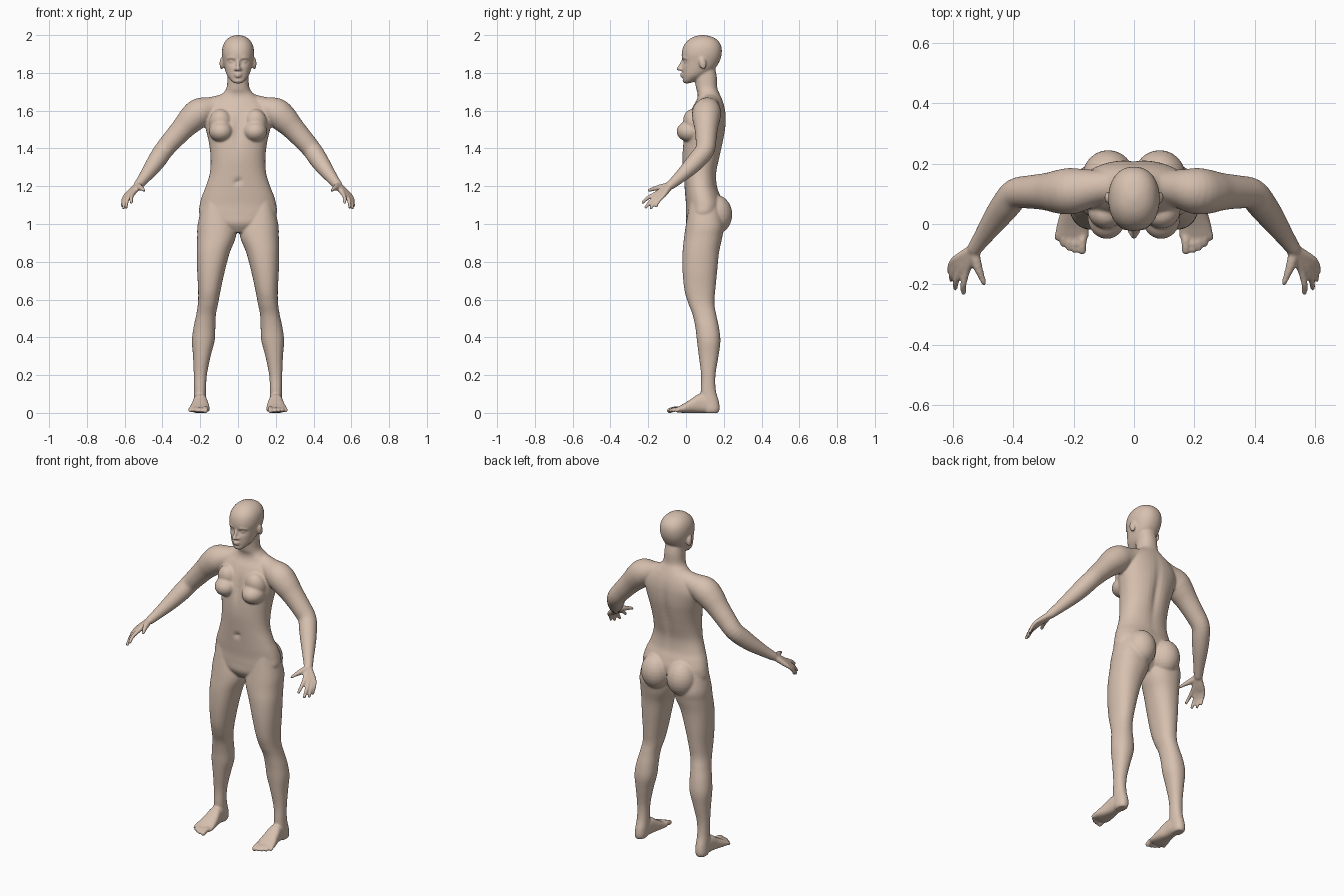
import bpy, bmesh, math
from mathutils import Vector, Matrix


def spline(rows, n=5):
    """Catmull-Rom through rows of numbers."""
    out = []
    for i in range(len(rows) - 1):
        a, b, c, d = (rows[max(0, min(len(rows) - 1, i + k))] for k in (-1, 0, 1, 2))
        for s in range(n):
            t = s / n
            out.append([0.5 * (2 * q + (r - p) * t + (2 * p - 5 * q + 4 * r - u) * t * t
                               + (3 * q - p - 3 * r + u) * t ** 3)
                        for p, q, r, u in zip(a, b, c, d)])
    return out + [list(rows[-1])]


def skin(bm, rings):
    vs = [[bm.verts.new(p) for p in ring] for ring in rings]
    n = len(vs[0])
    faces = [bm.faces.new(vs[0][::-1]), bm.faces.new(vs[-1])]
    for a, b in zip(vs, vs[1:]):
        for i in range(n):
            j = (i + 1) % n
            faces.append(bm.faces.new((a[i], a[j], b[j], b[i])))
    bmesh.ops.recalc_face_normals(bm, faces=faces)
    return [v for r in vs for v in r]


def loft(bm, rows, axis="z", p=2.2, n=40):
    """Rows: position, x min, x max, then y (or z) min and max."""
    rings = []
    for t, a0, a1, b0, b1 in spline(rows):
        ring = []
        for i in range(n):
            c, s = math.cos(math.tau * i / n), math.sin(math.tau * i / n)
            a = (a0 + a1) / 2 + (a1 - a0) / 2 * math.copysign(abs(c) ** (2 / p), c)
            b = (b0 + b1) / 2 + (b1 - b0) / 2 * math.copysign(abs(s) ** (2 / p), s)
            ring.append((a, b, t) if axis == "z" else (a, t, b))
        rings.append(ring)
    return skin(bm, rings)


def ball(bm, c, r, tilt=0):
    m = Matrix.Translation(c) @ Matrix.Rotation(tilt, 4, "X") @ Matrix.Diagonal((*r, 1))
    bmesh.ops.create_uvsphere(bm, u_segments=24, v_segments=14, radius=1, matrix=m)


def tube(bm, rows, n=20):
    """Round limb through rows of x, y, z, radius with ball ends."""
    pts = spline(rows, 4)
    rings = []
    for i, q in enumerate(pts):
        d = Vector(pts[min(i + 1, len(pts) - 1)][:3]) - Vector(pts[max(i - 1, 0)][:3])
        rot = d.to_track_quat("Z", "Y")
        rings.append([Vector(q[:3]) + rot @ Vector((q[3] * math.cos(math.tau * k / n),
                      q[3] * math.sin(math.tau * k / n), 0)) for k in range(n)])
    skin(bm, rings)
    for q in (rows[0], rows[-1]):
        ball(bm, q[:3], [q[3]] * 3)


def dent(verts, c, r, push):
    for v in verts:
        d = sum(((v.co[k] - c[k]) / r[k]) ** 2 for k in range(3))
        v.co += Vector(push) * math.exp(-d)


bm = bmesh.new()

# Leg
loft(bm, [(1.12, .05, .185, .02, .17), (1.0, .012, .213, 0, .2), (.93, .012, .216, -.01, .192),
          (.85, .043, .218, -.018, .175), (.75, .07, .216, -.018, .165), (.65, .092, .211, -.008, .155),
          (.58, .105, .212, .012, .15), (.52, .117, .221, .035, .16), (.45, .12, .236, .05, .175),
          (.38, .124, .244, .058, .182), (.3, .145, .238, .068, .172), (.2, .165, .234, .08, .156),
          (.12, .169, .233, .078, .158), (.06, .168, .235, .08, .174), (.02, .17, .236, .09, .178),
          (0, .178, .23, .1, .17)])
# Foot and toes
loft(bm, [(.172, .185, .22, 0, .05), (.12, .168, .233, 0, .09), (.07, .163, .238, 0, .1),
          (.03, .155, .246, 0, .075), (-.01, .15, .257, 0, .05), (-.04, .15, .258, .002, .034),
          (-.055, .158, .235, .005, .026)], "y", 2.5)
for x, y0, y1, r in ((.168, -.03, -.087, .0145), (.192, -.04, -.088, .0105), (.212, -.035, -.08, .01),
                     (.231, -.03, -.066, .01), (.249, -.02, -.047, .01)):
    tube(bm, [(x, y0, .02, r), (x + .003, (y0 + y1) / 2, .021, r), (x + .004, y1, .012, r)], 14)

# Buttock and breast
ball(bm, (.085, .155, 1.05), (.087, .09, .105))
ball(bm, (.09, .022, 1.49), (.064, .072, .056))
ball(bm, (.092, .045, 1.535), (.062, .058, .075), .35)

# Shoulder and arm
tube(bm, [(.05, .13, 1.645, .05), (.13, .12, 1.615, .06), (.2, .11, 1.592, .076), (.245, .107, 1.555, .073),
          (.29, .107, 1.508, .062), (.345, .106, 1.447, .055), (.392, .1, 1.392, .051),
          (.425, .062, 1.343, .049), (.46, .015, 1.293, .042), (.5, -.042, 1.24, .031),
          (.527, -.08, 1.207, .025)], 28)
# Palm and fingers
for knuckle, tip, r in (((.556, -.16, 1.16), (.565, -.228, 1.115), .0105),
                        ((.575, -.152, 1.15), (.592, -.212, 1.088), .0105),
                        ((.589, -.138, 1.145), (.606, -.185, 1.084), .01),
                        ((.599, -.121, 1.147), (.613, -.158, 1.092), .009)):
    k, t = Vector(knuckle), Vector(tip)
    root = Vector((.53, -.083, 1.205)).lerp(k, .12)
    bend = k.lerp(t, .55) + Vector((.004, -.003, .004))
    tube(bm, [(*root, .018), (*root.lerp(k, .55), .0155), (*k, r + .002), (*bend, r), (*t, r - .0015)], 14)
tube(bm, [(.53, -.09, 1.203, .018), (.52, -.135, 1.194, .0165), (.508, -.168, 1.187, .012),
          (.497, -.195, 1.178, .009)], 14)

# Ear, eye, brow and nostril
ball(bm, (.086, .088, 1.85), (.012, .019, .032), .2)
ball(bm, (.032, .002, 1.86), (.016, .014, .0105))
tube(bm, [(.014, -.017, 1.876, .006), (.034, -.013, 1.881, .007), (.056, .004, 1.876, .006)], 12)
ball(bm, (.011, -.026, 1.819), (.009, .011, .008))

# Mirror every paired part
dup = bmesh.ops.duplicate(bm, geom=bm.verts[:] + bm.edges[:] + bm.faces[:])["geom"]
bmesh.ops.scale(bm, vec=(-1, 1, 1), verts=[g for g in dup if isinstance(g, bmesh.types.BMVert)])
bmesh.ops.reverse_faces(bm, faces=[g for g in dup if isinstance(g, bmesh.types.BMFace)])

# Torso and neck
torso = loft(bm, [(z, -w, w, f, b) for z, w, f, b in (
    (.955, .05, .03, .13), (1.0, .15, .002, .17), (1.05, .203, 0, .185), (1.1, .203, 0, .195),
    (1.15, .19, -.004, .182), (1.2, .17, -.008, .165), (1.27, .149, -.014, .162), (1.35, .145, -.019, .18),
    (1.43, .154, -.016, .198), (1.5, .17, -.006, .21), (1.57, .184, .014, .212), (1.62, .165, .035, .205),
    (1.66, .125, .058, .192), (1.69, .083, .062, .178), (1.72, .061, .053, .166), (1.78, .055, .047, .163),
    (1.84, .05, .055, .15))])
dent(torso, (0, .2, 1.4), (.025, .05, .17), (0, -.014, 0))
dent(torso, (0, -.01, 1.5), (.022, .04, .08), (0, .012, 0))
dent(torso, (0, -.01, 1.225), (.012, .03, .014), (0, .012, 0))

# Head with eye sockets
head = loft(bm, [(z, -w, w, f, b) for z, w, f, b in (
    (1.745, .018, -.01, .02), (1.757, .035, -.018, .05), (1.785, .057, -.018, .1), (1.82, .07, -.02, .15),
    (1.86, .079, -.02, .177), (1.9, .085, -.023, .189), (1.94, .081, -.014, .187), (1.97, .066, .008, .17),
    (1.99, .042, .038, .14), (2.0, .012, .075, .1))])
for s in (-1, 1):
    dent(head, (.032 * s, -.012, 1.859), (.019, .03, .014), (0, .016, 0))
dent(head, (0, -.02, 1.77), (.03, .03, .006), (0, .005, 0))
# Nose and lips
tube(bm, [(0, -.014, 1.87, .008), (0, -.026, 1.845, .009), (0, -.039, 1.822, .0115)], 14)
ball(bm, (0, -.02, 1.794), (.021, .012, .006))
ball(bm, (0, -.019, 1.782), (.018, .012, .006))

# Fuse into one smooth skin
me = bpy.data.meshes.new("human_body")
bm.to_mesh(me)
bm.free()
body = bpy.data.objects.new("human_body", me)
bpy.context.collection.objects.link(body)
rm = body.modifiers.new("fuse", "REMESH")
rm.mode = "VOXEL"
rm.voxel_size = .0058
rm.use_smooth_shade = True
sm = body.modifiers.new("soften", "SMOOTH")
sm.factor = .5
sm.iterations = 5

skin_mat = bpy.data.materials.new("skin")
skin_mat.diffuse_color = (.68, .53, .43, 1)
me.materials.append(skin_mat)
